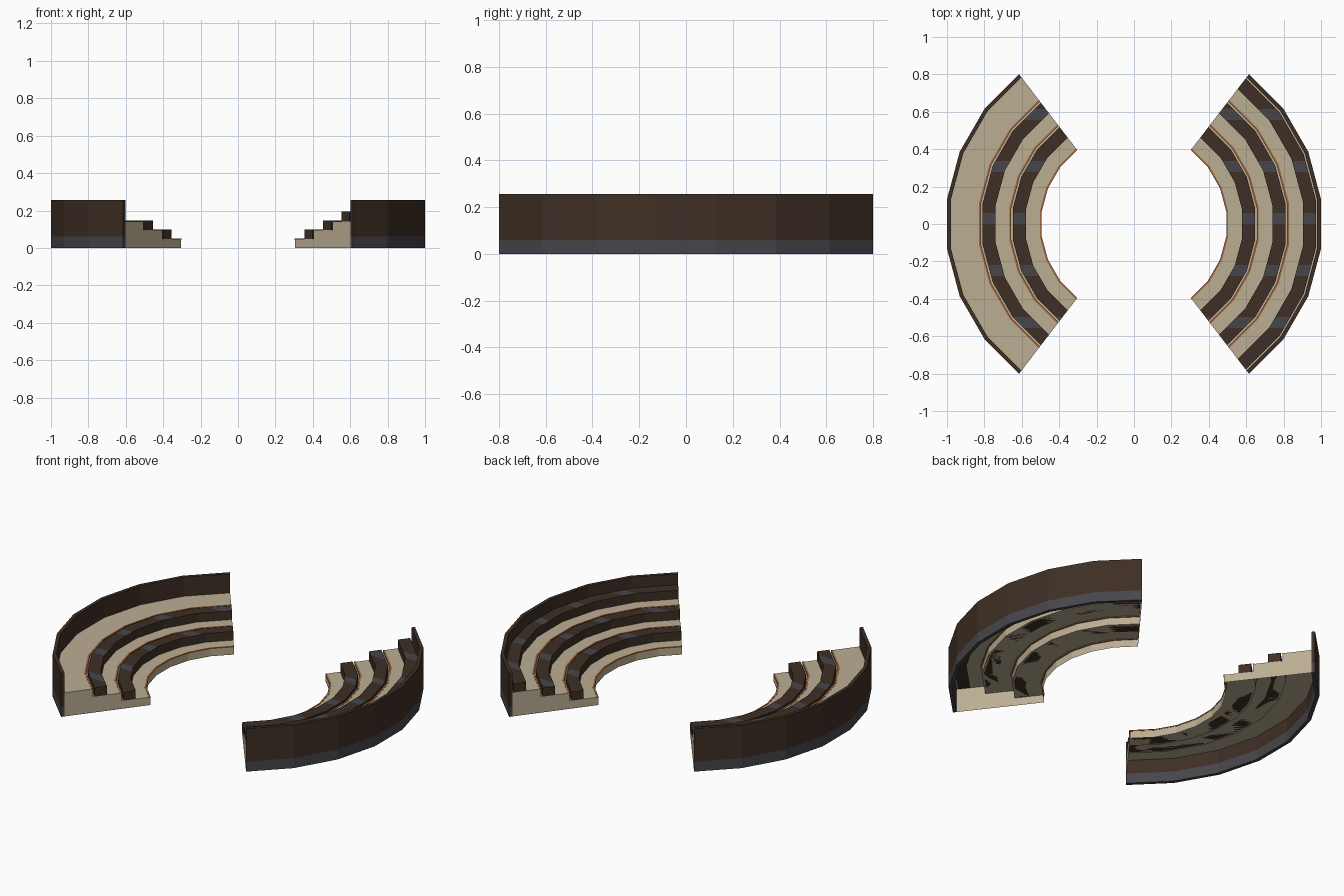
import bpy, bmesh, math

if "Cube" in bpy.data.objects:
    bpy.data.objects.remove(bpy.data.objects["Cube"])

def material(name, rgb):
    m = bpy.data.materials.new(name)
    m.diffuse_color = (*rgb, 1)
    m.use_nodes = True
    m.node_tree.nodes["Principled BSDF"].inputs["Base Color"].default_value = m.diffuse_color
    return m

TAN = material("tan_stone", (0.50, 0.42, 0.29))
BROWN = material("dark_brown_wood", (0.048, 0.028, 0.018))
GREY = material("slate_grey", (0.062, 0.060, 0.068))
ORANGE = material("orange_edging", (0.37, 0.13, 0.045))

ANGLES = [math.radians(-52.5 + 15 * i) for i in range(8)]
TIERS = [0.50, 0.664, 0.828]      # front radius of each tier
STEP = 0.0475                     # tier height
WALL_IN, WALL_OUT, WALL_TOP = 0.988, 1.0086, 0.257
PERIOD, BAND = 0.278, 0.06        # repeat and width of the grey bands

def sweep(name, profile, turn, mats, open_edges=0, band=None):
    """Sweep a closed (radius, z) profile round the arc, leaving the last open_edges sides out."""
    bm = bmesh.new()
    rings = [[bm.verts.new((r * math.cos(a + turn), r * math.sin(a + turn), z))
              for r, z in profile] for a in ANGLES]
    n = len(profile)
    for a, b in zip(rings, rings[1:]):
        for i in range(n - open_edges):
            j = (i + 1) % n
            bm.faces.new((a[i], a[j], b[j], b[i]))
    bm.faces.new(rings[0])
    bm.faces.new(rings[-1][::-1])
    bmesh.ops.recalc_face_normals(bm, faces=bm.faces[:])
    # cut the grey bands as real faces: across y on seats, along z on walls
    if band:
        axis = 1 if band == "y" else 2
        for k in range(-3, 4):
            for edge in (0, BAND):
                co, no = [0, 0, 0], [0, 0, 0]
                co[axis], no[axis] = k * PERIOD + edge, 1
                if axis == 2 and not 0.001 < co[2] < WALL_TOP:
                    continue
                bmesh.ops.bisect_plane(bm, geom=bm.verts[:] + bm.edges[:] + bm.faces[:],
                                       plane_co=co, plane_no=no, dist=1e-5)
        for f in bm.faces:
            on_top = f.normal.z > 0.9
            if (axis == 2 or on_top) and f.calc_center_median()[axis] % PERIOD < BAND:
                f.material_index = 1
    me = bpy.data.meshes.new(name)
    bm.to_mesh(me)
    bm.free()
    for m in mats:
        me.materials.append(m)
    ob = bpy.data.objects.new(name, me)
    bpy.context.collection.objects.link(ob)
    return ob

def box(r0, r1, z0, z1):
    return [(r0, z0), (r0, z1), (r1, z1), (r1, z0)]

for side, turn, benches in (("right", 0, 3), ("left", math.pi, 2)):
    # stepped platform, hollow underneath
    steps = []
    for i, r in enumerate(TIERS):
        steps += [(r, i * STEP), (r, (i + 1) * STEP)]
    steps += [(WALL_IN, 3 * STEP), (WALL_IN, 0)]
    sweep(side + "_tiers", steps, turn, [TAN], open_edges=2)
    # outer wall
    sweep(side + "_back_wall", box(WALL_IN, WALL_OUT, 0, WALL_TOP), turn, [BROWN, GREY], band="z")
    for i, r in enumerate(TIERS):
        top = (i + 1) * STEP
        # thin edging along the front of each tier
        sweep(f"{side}_edging_{i + 1}", box(r - 0.002, r + 0.008, top - 0.004, top + 0.002), turn, [ORANGE])
        # curved bench
        if i < benches:
            sweep(f"{side}_bench_{i + 1}", box(r + 0.083, r + 0.153, top, top + 0.052),
                  turn, [BROWN, GREY], band="y")
